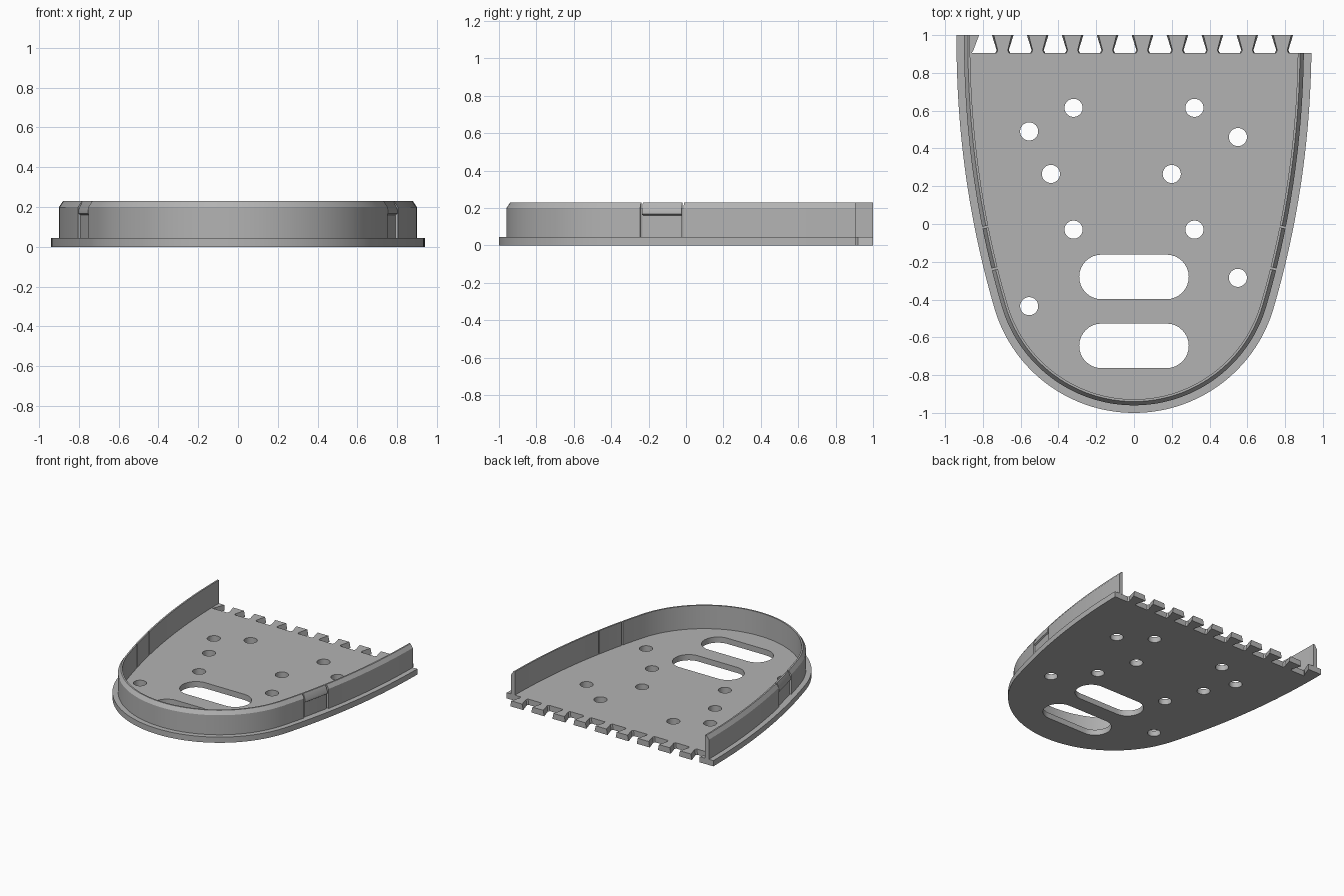
import bpy, bmesh, math

if "Cube" in bpy.data.objects:
    bpy.data.objects.remove(bpy.data.objects["Cube"], do_unlink=True)

grey = bpy.data.materials.new("plain grey")
grey.use_nodes = True
colour = (0.45, 0.45, 0.45, 1)
grey.diffuse_color = colour
grey.node_tree.nodes["Principled BSDF"].inputs["Base Color"].default_value = colour

PLATE = 0.045          # plate thickness
RADIUS, CENTRE = 0.77, -0.23   # rounded nose
JOIN = math.radians(15)
JOIN_X = RADIUS * math.cos(JOIN)
JOIN_Y = CENTRE - RADIUS * math.sin(JOIN)
BACK, ROOT = 1.0, 0.905        # tooth tips and tooth roots


def side(s, y):
    """Point and outward normal on the left (s=1) or right (s=-1) edge."""
    t, span, amp, power = (BACK - y) / (BACK - JOIN_Y), BACK - JOIN_Y, 0.94 - JOIN_X, 2.1
    slope = amp * power * t ** (power - 1) / span
    k = math.hypot(1, slope)
    return (s * (0.94 - amp * t ** power), y), (s / k, -slope / k)


def side_run(s, y0, y1, n=24):
    return [side(s, y0 + (y1 - y0) * i / n) for i in range(n + 1)]


def nose_run(n=72):
    """Rounded front, from the -x side to the +x side."""
    run = []
    for i in range(1, n):
        a = math.pi + JOIN + (math.pi - 2 * JOIN) * i / n
        d = (math.cos(a), math.sin(a))
        run.append(((RADIUS * d[0], CENTRE + RADIUS * d[1]), d))
    return run


def finish(obj):
    obj.data.materials.clear()
    obj.data.materials.append(grey)
    bpy.ops.object.select_all(action='DESELECT')
    obj.select_set(True)
    bpy.context.view_layer.objects.active = obj
    bpy.ops.object.shade_smooth_by_angle(angle=math.radians(30))


def wall(name, run, profile):
    """Sweep an (inset, height) profile along a run of the rim."""
    bm = bmesh.new()
    rings = [[bm.verts.new((p[0] - d[0] * i, p[1] - d[1] * i, z)) for i, z in profile]
             for p, d in run]
    n = len(profile)
    for a, b in zip(rings, rings[1:]):
        for k in range(n):
            bm.faces.new((a[k], b[k], b[(k + 1) % n], a[(k + 1) % n]))
    bm.faces.new(rings[0])
    bm.faces.new(rings[-1])
    bmesh.ops.recalc_face_normals(bm, faces=bm.faces)
    mesh = bpy.data.meshes.new(name)
    bm.to_mesh(mesh)
    bm.free()
    obj = bpy.data.objects.new(name, mesh)
    bpy.context.collection.objects.link(obj)
    finish(obj)


def slot(x, y, r, half=0.0, n=16):
    """Round hole, or a long slot when half is above zero."""
    pts = []
    for s in (1, -1):
        for i in range(n + (half > 0)):
            a = -math.pi / 2 + math.pi * i / n + (0 if s > 0 else math.pi)
            pts.append((x + s * half + r * math.cos(a), y + r * math.sin(a)))
    return pts


# Base plate outline: rim, then dovetail teeth along the back
outline = [p for p, d in side_run(-1, BACK, JOIN_Y) + nose_run() + side_run(1, JOIN_Y, ROOT)]
teeth = [0.785 - 0.185 * i for i in range(9)]
tooth_half = [(0.04, ROOT), (0.032, 0.92), (0.057, BACK)]
for c in teeth:
    outline += [(c + w, y) for w, y in tooth_half]
    outline += [(c - w, y) for w, y in reversed(tooth_half)]
outline += [(-0.86, ROOT), (-0.85, 0.92), (-0.82, BACK)]

# Screw holes and the two long slots
holes = [(-0.32, 0.615), (0.32, 0.615), (-0.555, 0.49), (0.55, 0.46), (-0.44, 0.265),
         (0.2, 0.265), (-0.32, -0.03), (0.32, -0.03), (0.55, -0.285), (-0.555, -0.435)]
loops = [outline] + [slot(x, y, 0.048) for x, y in holes]
loops += [slot(0, y, 0.118, 0.172) for y in (-0.28, -0.645)]

curve = bpy.data.curves.new("base_plate", 'CURVE')
curve.dimensions = '2D'
curve.fill_mode = 'BOTH'
curve.extrude = PLATE / 2
for loop in loops:
    spline = curve.splines.new('POLY')
    spline.points.add(len(loop) - 1)
    for point, (x, y) in zip(spline.points, loop):
        point.co = (x, y, 0, 1)
    spline.use_cyclic_u = True
plate = bpy.data.objects.new("base_plate", curve)
bpy.context.collection.objects.link(plate)
bpy.ops.object.select_all(action='DESELECT')
plate.select_set(True)
bpy.context.view_layer.objects.active = plate
bpy.ops.object.convert(target='MESH')
plate = bpy.context.view_layer.objects.active

# Stand the plate on the floor and taper the teeth towards the top
bm = bmesh.new()
bm.from_mesh(plate.data)
bmesh.ops.remove_doubles(bm, verts=bm.verts, dist=0.0001)
for v in bm.verts:
    v.co.z += PLATE / 2
    if v.co.y > ROOT - 0.005 and v.co.z > PLATE / 2:
        c = min(teeth, key=lambda t: abs(t - v.co.x))
        if abs(v.co.x - c) < 0.07:
            v.co.x = c + (v.co.x - c) * 0.83
bmesh.ops.recalc_face_normals(bm, faces=bm.faces)
bm.to_mesh(plate.data)
bm.free()
finish(plate)

# Upright rim wall with an outer chamfer, split by a snap clip on each side
OUT, IN, TOP = 0.04, 0.072, 0.23
low = PLATE - 0.002
wall_profile = [(OUT, low), (OUT, 0.2), (0.06, TOP), (IN, TOP), (IN, low)]
clip_profile = [(0.05, low), (0.05, 0.16), (OUT, 0.167), (OUT, 0.185),
                (0.06, TOP), (IN, TOP), (IN, low)]
CLIP_FRONT, CLIP_BACK, GAP = -0.255, -0.022, 0.01
front_run = side_run(-1, CLIP_FRONT, JOIN_Y) + nose_run() + side_run(1, JOIN_Y, CLIP_FRONT)
wall("front_wall", front_run, wall_profile)
for s, label, end in ((1, "left", ROOT), (-1, "right", BACK)):
    wall(label + "_clip", side_run(s, CLIP_FRONT + GAP, CLIP_BACK - GAP), clip_profile)
    wall(label + "_wall", side_run(s, CLIP_BACK, end), wall_profile)
